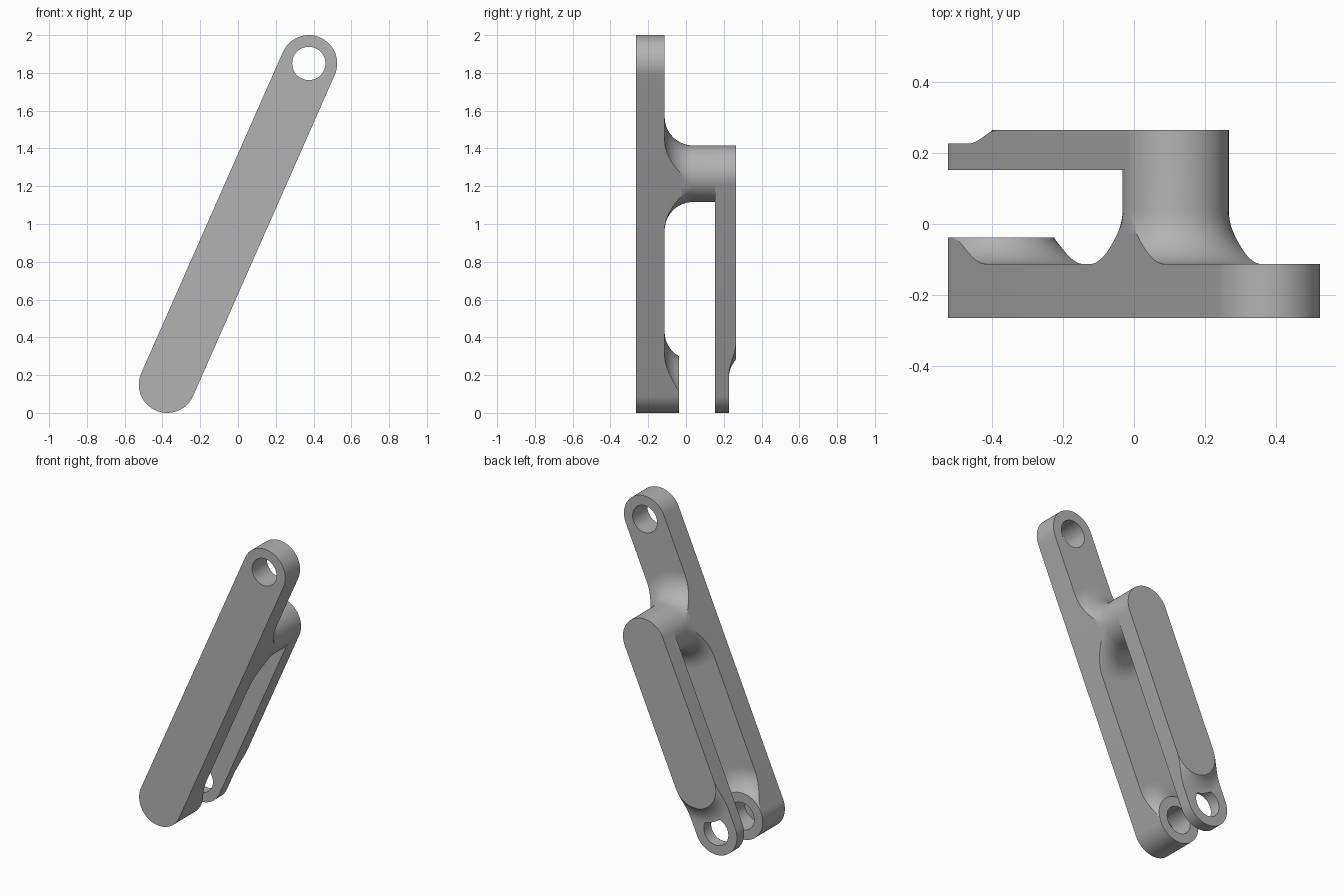
import bpy, bmesh, math
from mathutils import Matrix, Vector

cube = bpy.data.objects.get("Cube")
if cube:
    bpy.data.objects.remove(cube)

W = 0.15                        # half width of every bar
FOOT = Vector((-0.375, 0, 0.15))
HEAD = Vector((0.375, 0, 1.85))
LENGTH = (HEAD - FOOT).length
BOSS = 1.22                     # boss axis, measured along the arm
STEP = 0.31                     # where the rear bar gets thicker
LEAN = math.atan2(HEAD.x - FOOT.x, HEAD.z - FOOT.z)
PLACE = Matrix.Translation(FOOT) @ Matrix.Rotation(LEAN, 4, 'Y')
ARC = 32

grey = bpy.data.materials.new("plain grey")
grey.use_nodes = True
grey.diffuse_color = (0.45, 0.45, 0.45, 1)
grey.node_tree.nodes["Principled BSDF"].inputs["Base Color"].default_value = grey.diffuse_color


def half_ring(centre, r, side):
    """Half of a rounded end of radius r, trimmed to the bar's width."""
    a = math.asin(min(1, W / r))
    pts = [(side * -W, centre)]
    for i in range(ARC + 1):
        t = -a + 2 * a * i / ARC
        pts.append((side * r * math.sin(t), centre + side * r * math.cos(t)))
    return pts + [(side * W, centre)]


def loft(name, low, high, rings):
    """Stack outlines (y, low end radius, high end radius) into a solid."""
    bm = bmesh.new()
    loops = []
    for y, r_low, r_high in rings:
        outline = half_ring(high, r_high, 1) + half_ring(low, r_low, -1)
        loops.append([bm.verts.new((x, y, z)) for x, z in outline])
    for a, b in zip(loops, loops[1:]):
        for i in range(len(a)):
            j = (i + 1) % len(a)
            bm.faces.new((a[i], a[j], b[j], b[i]))
    bm.faces.new(loops[0])
    bm.faces.new(loops[-1])
    bmesh.ops.remove_doubles(bm, verts=bm.verts, dist=1e-5)
    bmesh.ops.recalc_face_normals(bm, faces=bm.faces)
    mesh = bpy.data.meshes.new(name)
    bm.to_mesh(mesh)
    bm.free()
    mesh.materials.append(grey)
    ob = bpy.data.objects.new(name, mesh)
    ob.matrix_world = PLACE
    bpy.context.collection.objects.link(ob)
    return ob


def fillet(base, height, radius=0.15, steps=14):
    """Concave sweep from a flat face up to a W-radius wall: (y, r) pairs."""
    end = math.asin((height - radius) / radius)
    rc = W + radius * math.cos(end)
    out = []
    for i in range(steps + 1):
        t = -math.pi / 2 + (end + math.pi / 2) * i / steps
        out.append((base + radius + radius * math.sin(t), rc - radius * math.cos(t)))
    return out


def drill(ob, at, y0, y1, radius=0.088):
    """Bore a round hole along y."""
    bpy.ops.mesh.primitive_cylinder_add(vertices=64, radius=radius, depth=y1 - y0)
    cutter = bpy.context.object
    cutter.matrix_world = (PLACE @ Matrix.Translation((0, (y0 + y1) / 2, at))
                           @ Matrix.Rotation(math.pi / 2, 4, 'X'))
    cutter.hide_render = True
    mod = ob.modifiers.new("bore", 'BOOLEAN')
    mod.operation, mod.solver, mod.object = 'DIFFERENCE', 'EXACT', cutter
    bpy.context.view_layer.objects.active = ob
    bpy.ops.object.modifier_apply(modifier=mod.name)
    bpy.data.objects.remove(cutter)


FRONT, FACE, INNER, THIN, BACK = -0.265, -0.113, 0.153, 0.227, 0.265
PAD = 0.075

# Long front bar and the raised pad at its foot
front_bar = loft("front_bar", 0, LENGTH, [(FRONT, W, W), (FACE, W, W)])
foot_pad = loft("foot_pad", 0, 0, [(y, W, r) for y, r in fillet(FACE, PAD)])

# Flared boss joining the two bars
boss = loft("boss", BOSS, BOSS,
            [(y, r, r) for y, r in fillet(FACE, 0.15)] + [(INNER, W, W)])

# Rear bar: thin tongue with a thicker layer that sweeps down to it
rear_tongue = loft("rear_tongue", 0, BOSS, [(INNER, W, W), (THIN, W, W)])
rear_cover = loft("rear_cover", STEP, BOSS,
                  [(y, r, W) for y, r in fillet(THIN, BACK - THIN)])

# Pin holes: through the head and tongue, blind in the foot
drill(front_bar, LENGTH, FRONT - 0.1, FACE + 0.1)
drill(front_bar, 0, -0.19, 0)
drill(foot_pad, 0, FACE - 0.1, 0)
drill(rear_tongue, 0, INNER - 0.1, THIN + 0.1)

# Smooth curved walls, keep the machined edges crisp
bpy.ops.object.select_all(action='DESELECT')
for ob in (front_bar, foot_pad, boss, rear_tongue, rear_cover):
    ob.select_set(True)
    bpy.context.view_layer.objects.active = ob
bpy.ops.object.shade_smooth_by_angle(angle=math.radians(30))
